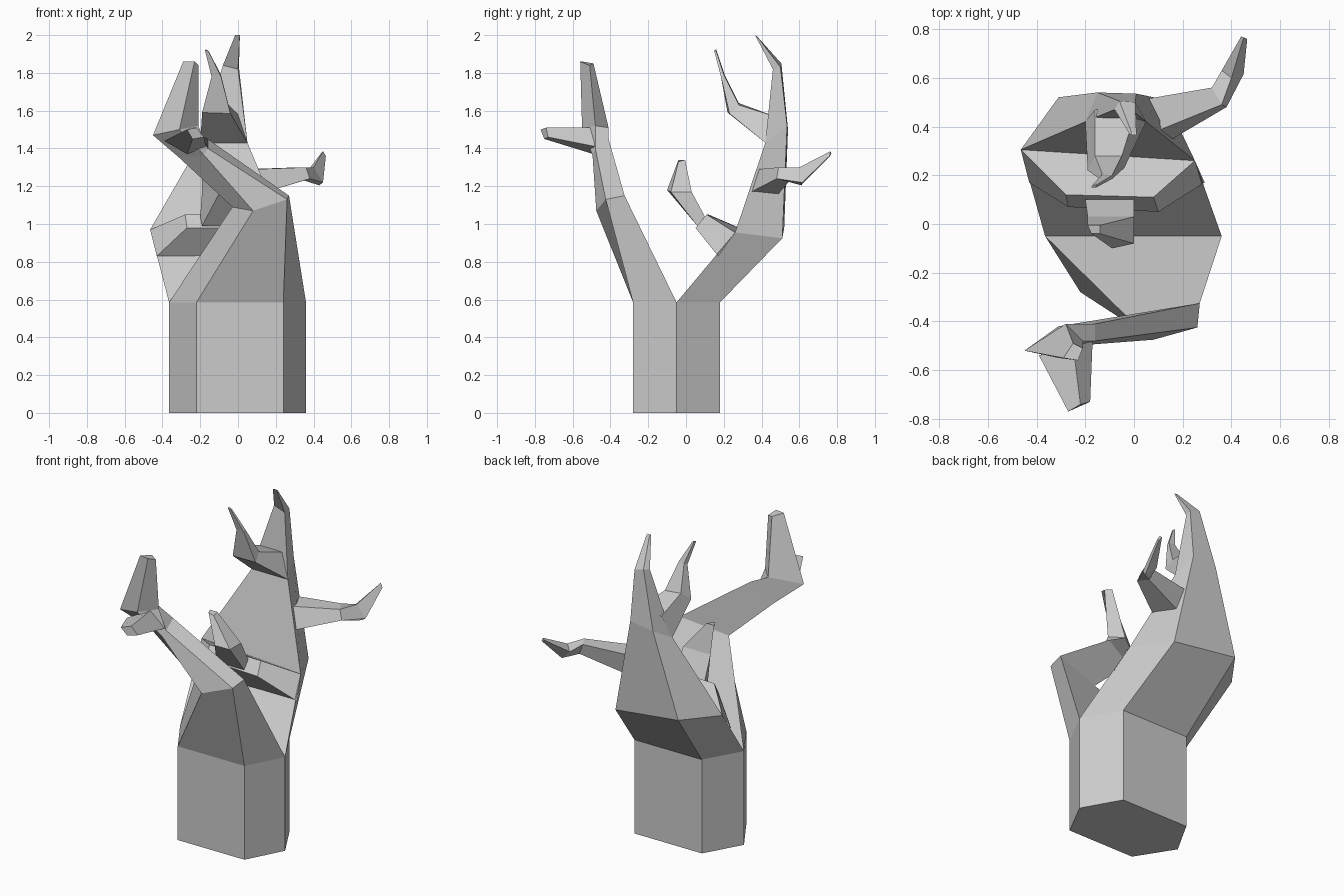
import bpy, bmesh


def loft(name, rings, cap_start=False):
    """Skin a chain of matching cross-sections, closing the far end."""
    bm = bmesh.new()
    loops = [[bm.verts.new(p) for p in ring] for ring in rings]
    for lo, hi in zip(loops, loops[1:]):
        n = len(lo)
        for i in range(n):
            j = (i + 1) % n
            bm.faces.new((lo[i], lo[j], hi[j], hi[i]))
    if cap_start:
        bm.faces.new(loops[0][::-1])
    else:
        bm.faces.new(loops[-1])
    bmesh.ops.recalc_face_normals(bm, faces=bm.faces)
    mesh = bpy.data.meshes.new(name)
    bm.to_mesh(mesh)
    bm.free()
    obj = bpy.data.objects.new(name, mesh)
    bpy.context.collection.objects.link(obj)
    return obj


# Trunk: six-sided column, open on top where the two limbs split
hexagon = [(-.365, -.05), (-.22, -.28), (.24, -.28), (.36, -.05), (.23, .18), (-.235, .18)]
foot = [(x, y, 0) for x, y in hexagon]
split = [(x, y, .585) for x, y in hexagon]
loft("trunk", [foot, split], cap_start=True)

# Front limb: grows from the front half, sweeps left and ends in an upright horn
loft("front_limb", [
    split[:4],
    [(-.03, -.38, 1.09), (.08, -.475, 1.07), (.26, -.425, 1.13), (.27, -.325, 1.15)],
    [(-.31, -.42, 1.35), (-.18, -.495, 1.365), (-.16, -.48, 1.40), (-.16, -.41, 1.45)],
    [(-.45, -.52, 1.47), (-.31, -.55, 1.50), (-.21, -.48, 1.52), (-.28, -.41, 1.51)],
    [(-.29, -.55, 1.86), (-.23, -.56, 1.86), (-.21, -.51, 1.84), (-.25, -.49, 1.85)],
])

# Forward twig on the front limb
loft("front_twig", [
    [(-.39, -.54, 1.44), (-.27, -.49, 1.37), (-.17, -.48, 1.41), (-.25, -.50, 1.51)],
    [(-.27, -.77, 1.50), (-.24, -.75, 1.45), (-.18, -.73, 1.46), (-.22, -.74, 1.51)],
])

# Back limb: grows from the back half and rises to the highest tip
shelf_top = [(-.465, .305, .97), (.25, .26, .955)]
fork_foot = [(-.20, .42, 1.43), (.05, .42, 1.43)]
loft("back_limb", [
    [split[0], split[3], split[4], split[5]],
    shelf_top + [(.13, .51, .925), (-.31, .52, .98)],
    fork_foot + [(.01, .535, 1.52), (-.15, .54, 1.50)],
    [(-.08, .47, 1.84), (0, .46, 1.82), (.005, .50, 1.83), (-.06, .505, 1.85)],
    [(-.015, .365, 2), (.01, .365, 2), (.01, .375, 1.995), (-.01, .375, 1.995)],
])

# Upper twig: leans forward from the back limb, then hooks upward
loft("upper_twig", [
    fork_foot + [(.01, .47, 1.57), (-.16, .47, 1.57)],
    [(-.19, .22, 1.59), (-.04, .23, 1.585), (-.05, .28, 1.63), (-.16, .28, 1.64)],
    [(-.14, .185, 1.78), (-.09, .185, 1.78), (-.09, .20, 1.79), (-.13, .205, 1.79)],
    [(-.175, .15, 1.92), (-.155, .15, 1.915), (-.155, .16, 1.915), (-.17, .16, 1.925)],
])

# Side twig: reaches right and back, then bends up
loft("side_twig", [
    [(.03, .51, 1.29), (.09, .38, 1.29), (.15, .345, 1.17), (.10, .49, 1.16)],
    [(.32, .56, 1.30), (.36, .49, 1.30), (.38, .48, 1.24), (.35, .55, 1.23)],
    [(.36, .63, 1.27), (.40, .60, 1.30), (.45, .615, 1.22), (.43, .61, 1.205)],
    [(.44, .77, 1.375), (.45, .765, 1.385), (.465, .76, 1.36), (.455, .76, 1.355)],
])

# Inner stub: wide ledge on the inside of the back limb
loft("inner_stub", [
    shelf_top + [(.29, .17, .83), (-.43, .17, .83)],
    [(-.28, .12, 1.05), (.08, .11, 1.05), (.10, .05, .98), (-.27, .07, .98)],
])

# Inner horn: small upright spike on the ledge
loft("inner_horn", [
    [(-.20, .10, 1.04), (0, .10, 1.04), (0, .06, .99), (-.19, .06, .99)],
    [(-.19, .03, 1.17), (0, .03, 1.17), (0, -.08, 1.17), (-.09, -.10, 1.18)],
    [(-.19, -.005, 1.34), (-.14, -.005, 1.34), (-.14, -.04, 1.33), (-.175, -.04, 1.34)],
])
